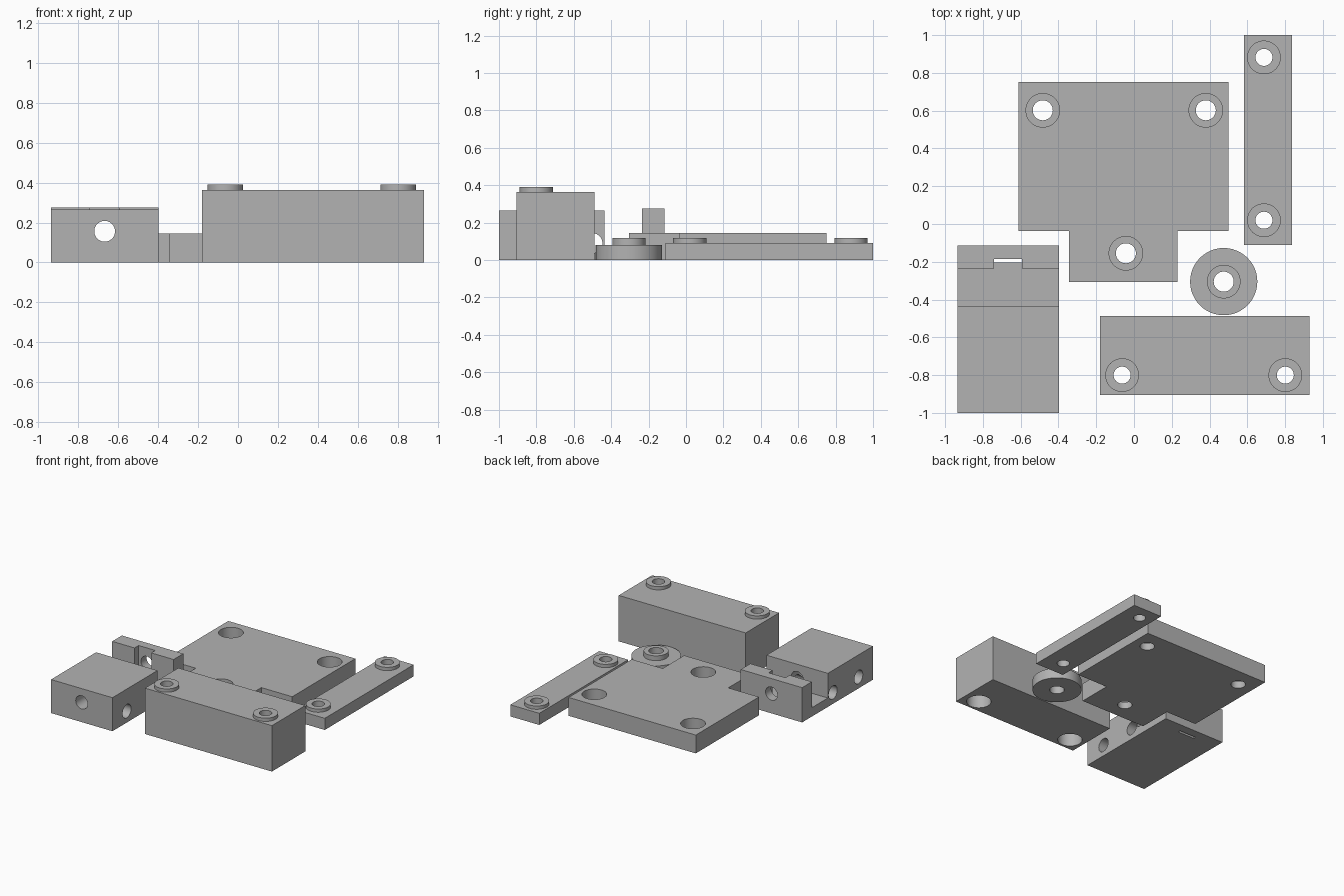
import bpy
import math

if "Cube" in bpy.data.objects:
    bpy.data.objects.remove(bpy.data.objects["Cube"])

grey = bpy.data.materials.new("plain grey")
grey.diffuse_color = (0.45, 0.45, 0.45, 1)
grey.use_nodes = True
grey.node_tree.nodes["Principled BSDF"].inputs["Base Color"].default_value = grey.diffuse_color


def box(name, x0, x1, y0, y1, z0, z1):
    bpy.ops.mesh.primitive_cube_add(size=1, location=((x0 + x1) / 2, (y0 + y1) / 2, (z0 + z1) / 2))
    ob = bpy.context.object
    ob.name = name
    ob.scale = (x1 - x0, y1 - y0, z1 - z0)
    bpy.ops.object.transform_apply(location=True, rotation=True, scale=True)
    return ob


def rod(name, centre, r, length, axis="Z"):
    rot = {"X": (0, math.pi / 2, 0), "Y": (math.pi / 2, 0, 0), "Z": (0, 0, 0)}[axis]
    bpy.ops.mesh.primitive_cylinder_add(vertices=48, radius=r, depth=length, location=centre, rotation=rot)
    ob = bpy.context.object
    ob.name = name
    bpy.ops.object.transform_apply(location=True, rotation=True, scale=True)
    return ob


def upright(x, y, r, z0, z1):
    return rod("tool", (x, y, (z0 + z1) / 2), r, z1 - z0)


def combine(part, tool, operation="DIFFERENCE"):
    mod = part.modifiers.new("cut", "BOOLEAN")
    mod.operation = operation
    mod.solver = "EXACT"
    mod.object = tool
    bpy.context.view_layer.objects.active = part
    bpy.ops.object.modifier_apply(modifier=mod.name)
    bpy.data.objects.remove(tool, do_unlink=True)


def finish(part):
    part.data.materials.clear()
    part.data.materials.append(grey)
    bpy.ops.object.select_all(action="DESELECT")
    part.select_set(True)
    bpy.context.view_layer.objects.active = part
    bpy.ops.object.shade_smooth_by_angle(angle=math.radians(30))


def bossed_hole(part, x, y, top, boss_top, r):
    # raised ring with a through hole
    combine(part, upright(x, y, 0.089, top - 0.03, boss_top), "UNION")
    combine(part, upright(x, y, r, -0.1, boss_top + 0.1))


# T-shaped plate with counterbored holes
plate = box("t_plate", -0.612, 0.5, -0.037, 0.752, 0, 0.145)
combine(plate, box("tool", -0.343, 0.23, -0.306, 0.1, 0, 0.145), "UNION")
for x, y in ((-0.483, 0.602), (0.38, 0.602), (-0.043, -0.155)):
    combine(plate, upright(x, y, 0.089, 0.055, 0.3))
    combine(plate, upright(x, y, 0.053, -0.1, 0.3))
finish(plate)

# Long thin strip with two raised rings
strip = box("long_strip", 0.583, 0.836, -0.11, 1.0, 0, 0.092)
for y in (0.02, 0.882):
    bossed_hole(strip, 0.688, y, 0.092, 0.118, 0.045)
finish(strip)

# Round foot with raised ring
foot = upright(0.475, -0.305, 0.178, 0, 0.08)
foot.name = "round_foot"
bossed_hole(foot, 0.475, -0.305, 0.08, 0.118, 0.053)
finish(foot)

# Tall block with raised rings, counterbored from below
block = box("tall_block", -0.18, 0.93, -0.905, -0.488, 0, 0.363)
for x in (-0.063, 0.801):
    bossed_hole(block, x, -0.8, 0.363, 0.389, 0.045)
    combine(block, upright(x, -0.8, 0.089, -0.1, 0.25))
finish(block)

# Clamp block: body and back wall joined by a low floor
clamp = box("clamp_block", -0.935, -0.398, -1.0, -0.115, 0, 0.275)
combine(clamp, box("tool", -1.1, -0.2, -1.1, -0.437, 0.265, 0.4))
combine(clamp, box("tool", -1.1, -0.2, -0.437, -0.236, 0.07, 0.4))
# Nut pocket in the wall and slot through the floor
combine(clamp, box("tool", -0.74, -0.593, -0.3, -0.185, 0.07, 0.4))
combine(clamp, box("tool", -0.74, -0.593, -0.205, -0.185, -0.1, 0.2))
# Crosswise and lengthwise bolt holes
for y in (-0.82, -0.5):
    combine(clamp, rod("tool", (-0.67, y, 0.09), 0.053, 1, "X"))
combine(clamp, rod("tool", (-0.667, -0.55, 0.156), 0.052, 1.4, "Y"))
finish(clamp)
